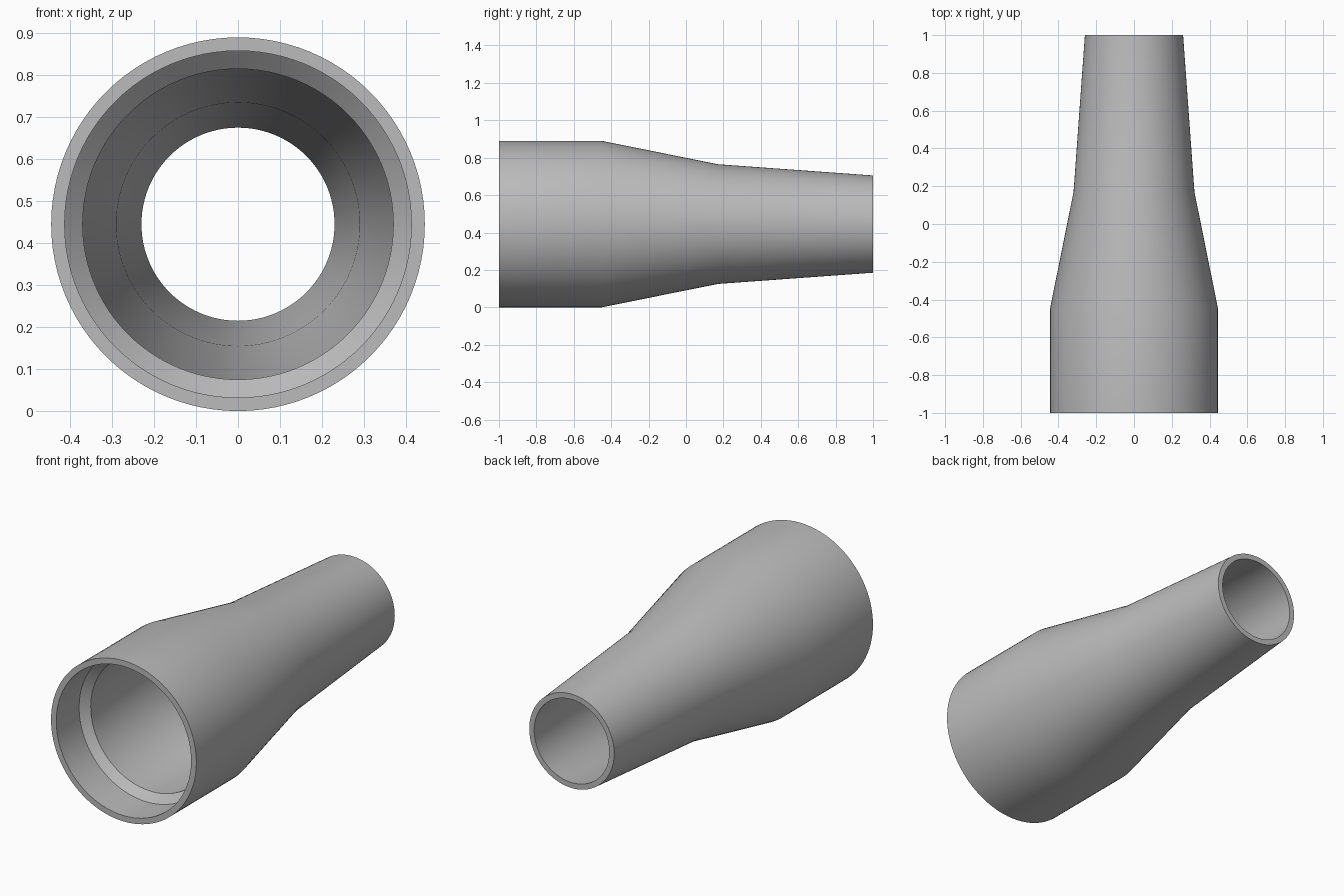
import bpy
import bmesh
from math import tau
from mathutils import Vector

if "Cube" in bpy.data.objects:
    bpy.data.objects.remove(bpy.data.objects["Cube"], do_unlink=True)

AXIS_HEIGHT = 0.445
SEGMENTS = 96

# Wall cross-section as (position along y, radius)
outer_wall = [(-1, 0.445), (-0.45, 0.445), (0.17, 0.32), (1, 0.26)]
inner_wall = [(1, 0.23), (0.17, 0.29), (-0.3, 0.37),
              (-0.76, 0.37), (-0.8, 0.413), (-1, 0.413)]
profile = outer_wall + inner_wall

# Grey material
grey = bpy.data.materials.new("plain grey")
grey.use_nodes = True
colour = (0.5, 0.5, 0.5, 1)
grey.diffuse_color = colour
grey.node_tree.nodes["Principled BSDF"].inputs["Base Color"].default_value = colour

# Hollow stepped sleeve, turned around the y axis
bm = bmesh.new()
verts = [bm.verts.new((0, y, r)) for y, r in profile]
edges = [bm.edges.new((a, b)) for a, b in zip(verts, verts[1:] + verts[:1])]
bmesh.ops.spin(bm, geom=verts + edges, cent=Vector(), axis=Vector((0, 1, 0)),
               angle=tau, steps=SEGMENTS)
bmesh.ops.remove_doubles(bm, verts=bm.verts, dist=0.0005)
bmesh.ops.recalc_face_normals(bm, faces=bm.faces)
bmesh.ops.translate(bm, verts=bm.verts, vec=(0, 0, AXIS_HEIGHT))

mesh = bpy.data.meshes.new("reducer_sleeve")
bm.to_mesh(mesh)
bm.free()
mesh.materials.append(grey)
sleeve = bpy.data.objects.new("reducer_sleeve", mesh)
bpy.context.collection.objects.link(sleeve)

# Smooth walls with crisp rims
bpy.ops.object.select_all(action="DESELECT")
sleeve.select_set(True)
bpy.context.view_layer.objects.active = sleeve
bpy.ops.object.shade_smooth_by_angle(angle=0.5)
